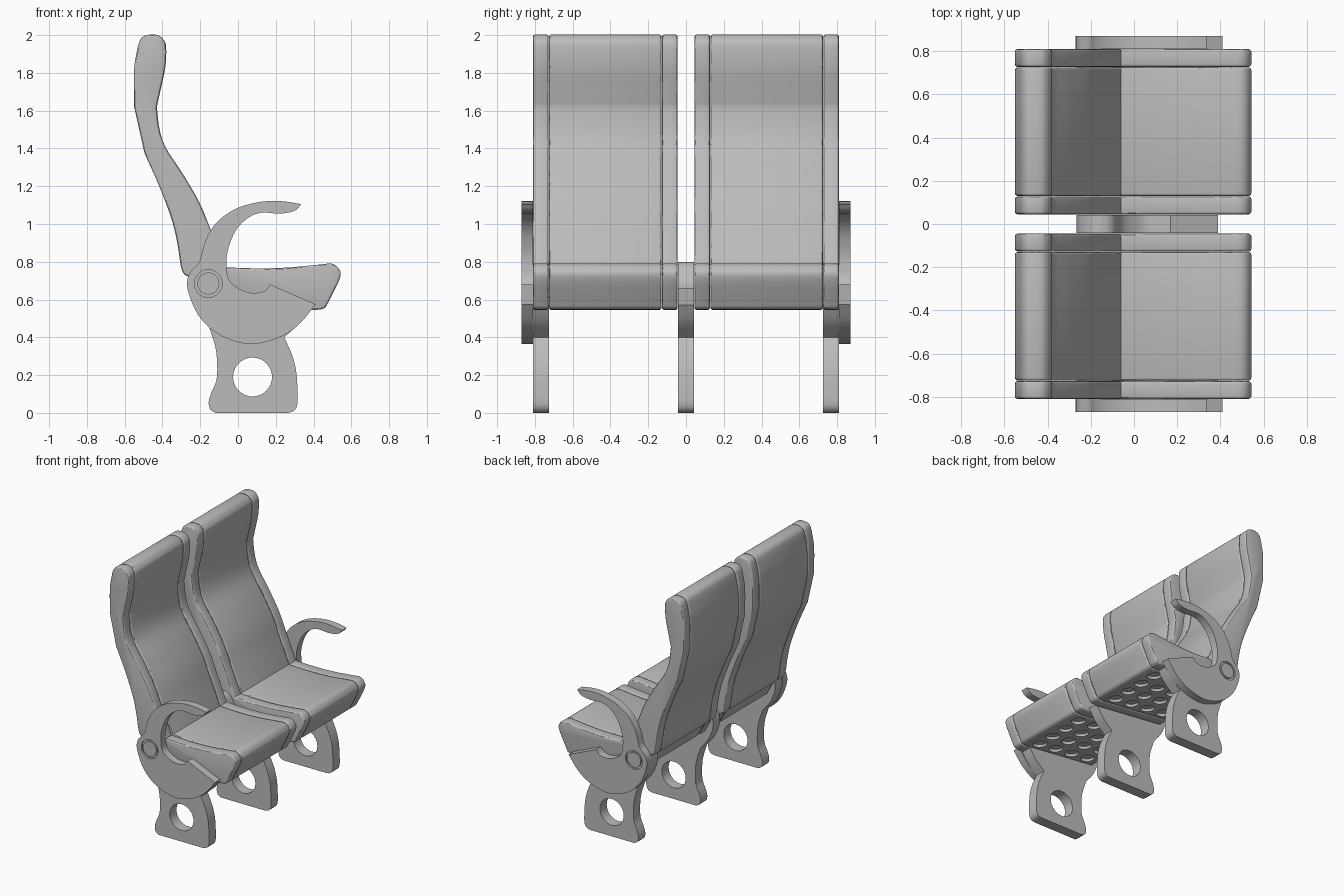
import bpy, bmesh, math
from mathutils import Vector, Matrix

cube = bpy.data.objects.get("Cube")
if cube:
    bpy.data.objects.remove(cube, do_unlink=True)

grey = bpy.data.materials.new("seat grey")
grey.use_nodes = True
COL = (0.5, 0.5, 0.5, 1)
grey.diffuse_color = COL
grey.node_tree.nodes["Principled BSDF"].inputs["Base Color"].default_value = COL


def spline(pts, steps=5):
    """Smooth run through the given points."""
    p = [Vector(q) for q in pts]
    if len(p) < 3:
        return p
    p = [2 * p[0] - p[1]] + p + [2 * p[-1] - p[-2]]
    out = []
    for a, b, c, d in zip(p, p[1:], p[2:], p[3:]):
        for i in range(steps):
            t = i / steps
            out.append(0.5 * (2 * b + (c - a) * t + (2 * a - 5 * b + 4 * c - d) * t * t
                              + (3 * b - a - 3 * c + d) * t ** 3))
    return out + [p[-2]]


def outline(*runs):
    """Closed outline of smooth runs that meet at sharp corners."""
    out = []
    for run in runs:
        for q in spline(run):
            if not out or (q - out[-1]).length > 1e-4:
                out.append(q)
    if (out[0] - out[-1]).length < 1e-4:
        out.pop()
    return out


def finish(name, bm):
    bmesh.ops.recalc_face_normals(bm, faces=bm.faces)
    mesh = bpy.data.meshes.new(name)
    bm.to_mesh(mesh)
    bm.free()
    mesh.materials.append(grey)
    obj = bpy.data.objects.new(name, mesh)
    bpy.context.collection.objects.link(obj)
    return obj


def prism(name, profile, y0, y1, round_off=0.0):
    """Side profile extruded across the width, with rounded side edges."""
    bm = bmesh.new()
    cap = bm.faces.new([bm.verts.new((p.x, y0, p.y)) for p in profile])
    ext = bmesh.ops.extrude_face_region(bm, geom=[cap])["geom"]
    bmesh.ops.translate(bm, vec=(0, y1 - y0, 0),
                        verts=[g for g in ext if isinstance(g, bmesh.types.BMVert)])
    if round_off:
        rim = [e for e in bm.edges if abs(e.verts[0].co.y - e.verts[1].co.y) < 1e-5]
        bmesh.ops.bevel(bm, geom=rim, offset=round_off, segments=3,
                        profile=0.5, affect='EDGES')
    return finish(name, bm)


def cylinder(name, centre, radius, depth, axis):
    bm = bmesh.new()
    rot = Matrix.Rotation(math.pi / 2, 4, 'X') if axis == 'Y' else Matrix()
    bmesh.ops.create_cone(bm, cap_ends=True, segments=40, radius1=radius, radius2=radius,
                          depth=depth, matrix=Matrix.Translation(centre) @ rot)
    return finish(name, bm)


def cut(obj, cutter):
    cutter.hide_render = True
    mod = obj.modifiers.new("cut", 'BOOLEAN')
    mod.operation = 'DIFFERENCE'
    mod.solver = 'EXACT'
    mod.object = cutter
    bpy.context.view_layer.objects.active = obj
    bpy.ops.object.modifier_apply(modifier=mod.name)
    bpy.data.objects.remove(cutter, do_unlink=True)


# Side profiles (x, z)
seat_shape = outline(
    [(-.53, 1.94), (-.515, 1.98), (-.485, 2), (-.425, 2), (-.39, 1.97), (-.38, 1.93),
     (-.385, 1.83), (-.41, 1.71), (-.43, 1.62)],
    [(-.43, 1.62), (-.415, 1.5), (-.38, 1.4), (-.295, 1.27), (-.205, 1.115),
     (-.14, .96), (-.06, .77)],
    [(-.06, .77), (.11, .765), (.27, .77), (.43, .785), (.495, .79), (.532, .765),
     (.54, .715), (.48, .59), (.455, .553), (.405, .545)],
    [(.405, .545), (-.2, .61)],
    [(-.2, .61), (-.26, .72)],
    [(-.26, .72), (-.29, .74), (-.305, .79), (-.32, .89), (-.35, 1.02), (-.415, 1.195), (-.495, 1.375)],
    [(-.495, 1.375), (-.55, 1.62)],
    [(-.55, 1.62), (-.55, 1.82), (-.53, 1.94)])

arm_shape = outline(
    [(.335, 1.105), (.24, 1.12), (.14, 1.12), (.01, 1.09), (-.09, 1.03), (-.145, .965),
     (-.18, .89), (-.205, .8), (-.255, .74), (-.27, .68), (-.25, .6), (-.205, .51),
     (-.125, .43), (-.02, .38), (.085, .365), (.22, .4), (.325, .47), (.41, .575)],
    [(.41, .575), (.17, .68)],
    [(.17, .68), (.14, .645), (.075, .635), (.01, .655), (-.045, .7), (-.06, .77),
     (-.055, .855), (-.015, .96), (.05, 1.03), (.125, 1.06), (.22, 1.055), (.3, 1.07),
     (.335, 1.105)])

leg_shape = outline(
    [(-.12, 0), (-.148, .02), (-.155, .06), (-.14, .11), (-.115, .17), (-.11, .25),
     (-.12, .35), (-.155, .46)],
    [(-.155, .46), (-.225, .55), (-.265, .66), (-.25, .74), (-.2, .787), (-.155, .8),
     (-.1, .78), (-.05, .7), (.01, .655), (.075, .635), (.17, .66)],
    [(.17, .66), (.39, .57)],
    [(.39, .57), (.33, .48), (.245, .4)],
    [(.245, .4), (.285, .31), (.308, .22), (.316, .1), (.313, .04), (.295, .01), (.265, 0)])

# Seats: cushion with a bolster on each side
for side, label in ((1, "left"), (-1, "right")):
    for part, y0, y1 in (("inner_bolster", .045, .127), ("cushion", .13, .725),
                         ("outer_bolster", .728, .81)):
        lo, hi = sorted((side * y0, side * y1))
        obj = prism(f"{label}_seat_{part}", seat_shape, lo, hi, .012)
        if part == "cushion":
            # Shallow round recesses under the seat pan
            for x in (-.1, .05, .2, .35):
                for y in (.21, .355, .5, .645):
                    z = .545 + (.405 - x) * .107
                    cut(obj, cylinder("recess_cutter", (x, side * y, z), .052, .05, 'Z'))

# Legs with a round hole in the foot
for label, y in (("left", .7675), ("middle", 0), ("right", -.7675)):
    leg = prism(f"{label}_leg", leg_shape, y - .042, y + .042)
    cut(leg, cylinder("hole_cutter", (.077, y, .19), .103, .3, 'Y'))

# Armrests with a grooved pivot cap
for side, label in ((1, "left"), (-1, "right")):
    lo, hi = sorted((side * .81, side * .87))
    arm = prism(f"{label}_armrest", arm_shape, lo, hi)
    cut(arm, cylinder("groove_cutter", (-.157, side * .87, .685), .073, .024, 'Y'))
    cylinder(f"{label}_pivot_cap", (-.157, side * .855, .685), .058, .03, 'Y')

# Smooth curves, keep the corners crisp
bpy.ops.object.select_all(action='DESELECT')
for obj in bpy.context.scene.objects:
    if obj.type == 'MESH':
        obj.select_set(True)
        bpy.context.view_layer.objects.active = obj
bpy.ops.object.shade_smooth_by_angle(angle=math.radians(30))
